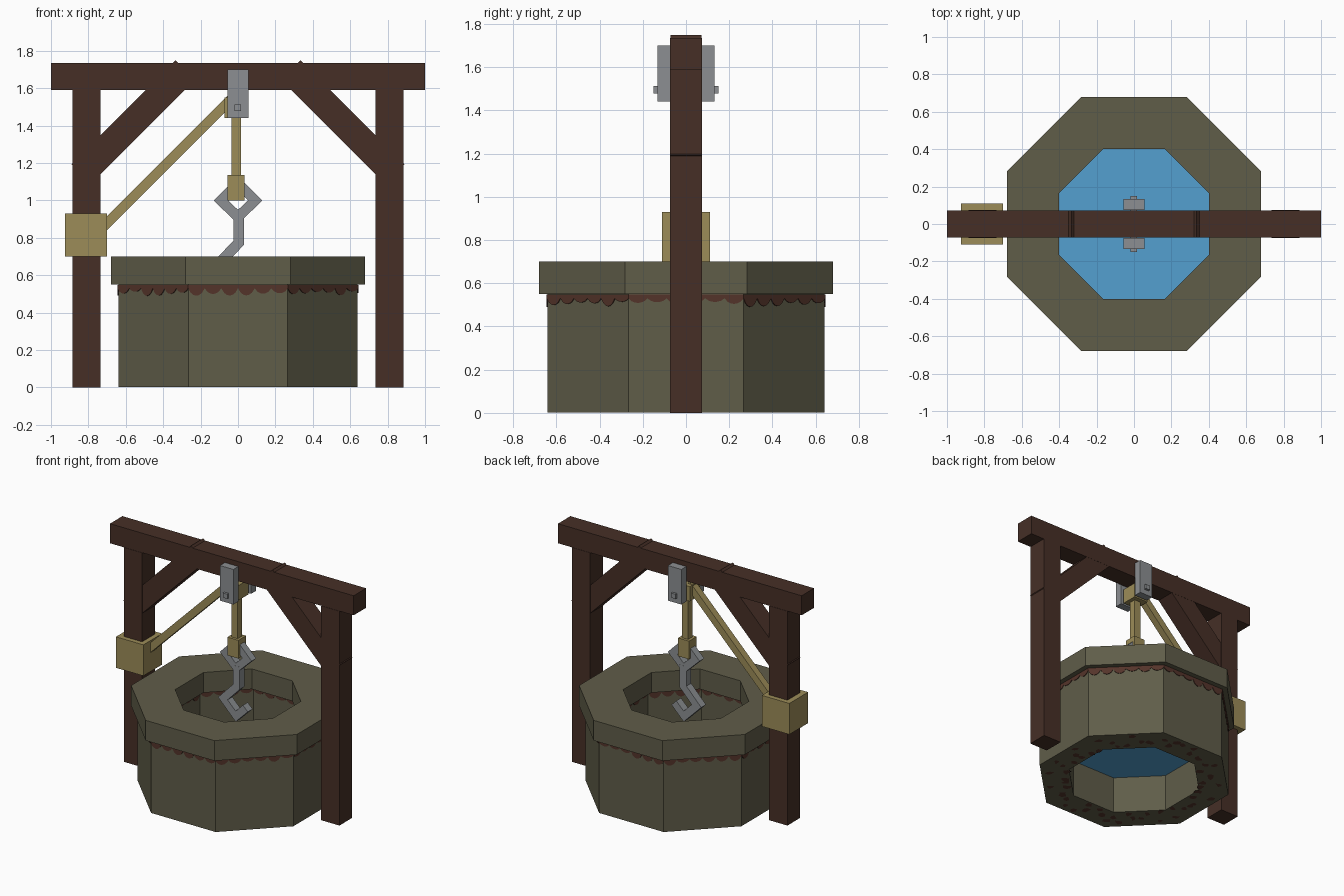
import bpy, bmesh, math, random
from mathutils import Vector

if "Cube" in bpy.data.objects:
    bpy.data.objects.remove(bpy.data.objects["Cube"])

random.seed(4)


def material(name, r, g, b):
    m = bpy.data.materials.new(name)
    lin = [((c / 255 + 0.055) / 1.055) ** 2.4 for c in (r, g, b)]
    m.diffuse_color = (*lin, 1)
    m.use_nodes = True
    m.node_tree.nodes["Principled BSDF"].inputs["Base Color"].default_value = m.diffuse_color
    return m


STONE = material("mossy stone", 96, 93, 73)
TIMBER = material("dark timber", 70, 47, 38)
MUD = material("brown mud", 84, 52, 42)
PALE = material("pale wood", 156, 140, 88)
IRON = material("grey iron", 140, 143, 146)
WATER = material("blue water", 84, 160, 208)


def finish(name, bm, mat):
    bmesh.ops.recalc_face_normals(bm, faces=bm.faces)
    me = bpy.data.meshes.new(name)
    bm.to_mesh(me)
    bm.free()
    me.materials.append(mat)
    ob = bpy.data.objects.new(name, me)
    bpy.context.collection.objects.link(ob)
    return ob


def prism(name, outline, y0, y1, mat):
    """Extrude an (x, z) outline from y0 to y1."""
    bm = bmesh.new()
    a = [bm.verts.new((x, y0, z)) for x, z in outline]
    b = [bm.verts.new((x, y1, z)) for x, z in outline]
    n = len(outline)
    bm.faces.new(a)
    bm.faces.new(b[::-1])
    for i in range(n):
        j = (i + 1) % n
        bm.faces.new((a[i], a[j], b[j], b[i]))
    return finish(name, bm, mat)


def box(name, x0, x1, y0, y1, z0, z1, mat):
    return prism(name, [(x0, z0), (x1, z0), (x1, z1), (x0, z1)], y0, y1, mat)


def bar(name, path, width, depth, mat):
    """Mitred square bar following an (x, z) path."""
    p = [Vector(q) for q in path]
    left, right = [], []
    for i, q in enumerate(p):
        d0 = (q - p[i - 1]).normalized() if i else (p[1] - q).normalized()
        d1 = (p[i + 1] - q).normalized() if i < len(p) - 1 else d0
        n0, n1 = Vector((-d0.y, d0.x)), Vector((-d1.y, d1.x))
        m = (n0 + n1).normalized()
        off = m * (width / 2 / m.dot(n0))
        left.append(q + off)
        right.append(q - off)
    return prism(name, [tuple(v) for v in left + right[::-1]], -depth / 2, depth / 2, mat)


def octagon(bm, apothem, z):
    r = apothem / math.cos(math.pi / 8)
    return [bm.verts.new((r * math.cos((i + .5) * math.pi / 4),
                          r * math.sin((i + .5) * math.pi / 4), z)) for i in range(8)]


def ring(name, outer, inner, z0, z1, mat):
    bm = bmesh.new()
    loops = [octagon(bm, a, z) for a, z in
             ((outer, z0), (outer, z1), (inner, z1), (inner, z0))]
    for k in range(4):
        a, b = loops[k], loops[(k + 1) % 4]
        for i in range(8):
            j = (i + 1) % 8
            bm.faces.new((a[i], a[j], b[j], b[i]))
    return finish(name, bm, mat)


# Stone well and water
ring("well_wall", 0.64, 0.44, 0.002, 0.55, STONE)
ring("well_rim", 0.68, 0.40, 0.55, 0.70, STONE)
bm = bmesh.new()
bm.faces.new(octagon(bm, 0.44, 0.28))
finish("water", bm, WATER)


# Mud dripping below the rim, outside and inside
def drips(name, apothem, wall):
    bm = bmesh.new()
    half = apothem * math.tan(math.pi / 8)
    lobes = max(4, round(half * 2 / 0.085))
    for s in range(8):
        a = s * math.pi / 4
        n, t = Vector((math.cos(a), math.sin(a), 0)), Vector((-math.sin(a), math.cos(a), 0))
        prev = None
        for k in range(lobes):
            depth = random.uniform(0.015, 0.042)
            for i in range(7):
                if k and i == 0:
                    continue
                u = -half + 2 * half * (k + i / 6) / lobes
                z = 0.53 - depth * math.sin(math.pi * i / 6) ** 0.7
                cur = [bm.verts.new(n * r + t * u + Vector((0, 0, h)))
                       for r, h in ((apothem, 0.548), (apothem, z), (wall, z))]
                if prev:
                    for q in (0, 1):
                        bm.faces.new((prev[q], prev[q + 1], cur[q + 1], cur[q]))
                prev = cur
    finish(name, bm, MUD)


drips("outer_mud_drips", 0.645, 0.64)
drips("inner_mud_drips", 0.435, 0.44)

# Mud patches on the underside of the wall
bm = bmesh.new()
for k in range(64):
    a = (k + random.random()) * math.tau / 64
    r = random.choice((0.48, 0.54, 0.60))
    c = Vector((r * math.cos(a), r * math.sin(a), 0))
    pts = []
    for i in range(6):
        w = random.uniform(0.012, 0.036)
        pts.append(bm.verts.new(c + Vector((w * math.cos(-i * math.pi / 3),
                                            w * math.sin(-i * math.pi / 3), 0.0002 * (k % 5)))))
    bm.faces.new(pts)
for f in bm.faces:
    f.normal_update()
finish("underside_mud", bm, MUD)

# Timber frame
box("top_beam", -1, 1, -0.073, 0.073, 1.59, 1.735, TIMBER)
for s, side in ((-1, "left"), (1, "right")):
    box(side + "_post", s * 0.81 - 0.075, s * 0.81 + 0.075, -0.075, 0.075, 0, 1.59, TIMBER)
    bar(side + "_brace", [(s * 0.283, 1.697), (s * 0.838, 1.142)], 0.147, 0.144, TIMBER)

# Sliding block on the left post, and its strut
box("post_block", -0.925, -0.70, -0.11, 0.11, 0.70, 0.93, PALE)
bar("strut", [(-0.74, 0.838), (-0.03, 1.548)], 0.052, 0.052, PALE)

# Pulley hub, plates and bolt
box("pulley_hub", -0.073, 0.045, -0.06, 0.06, 1.44, 1.55, PALE)
for s, side in ((-1, "front"), (1, "back")):
    box(side + "_plate", -0.055, 0.055, s * 0.075, s * 0.133, 1.44, 1.70, IRON)
box("pulley_bolt", -0.02, 0.017, -0.15, 0.15, 1.478, 1.513, IRON)

# Hanging rod and holder
box("hanging_rod", -0.036, 0.016, -0.026, 0.026, 1.13, 1.46, PALE)
box("hook_holder", -0.056, 0.034, -0.045, 0.045, 1.0, 1.135, PALE)

# Hook with diamond eye
for s, side in ((-1, "left"), (1, "right")):
    bar(side + "_eye_arm", [(0, 0.912), (s * 0.092, 1.0), (0, 1.092)], 0.054, 0.054, IRON)
bar("hook", [(0.005, 0.93), (0.005, 0.775), (-0.105, 0.66), (0.0, 0.555), (0.08, 0.635)],
    0.056, 0.056, IRON)
